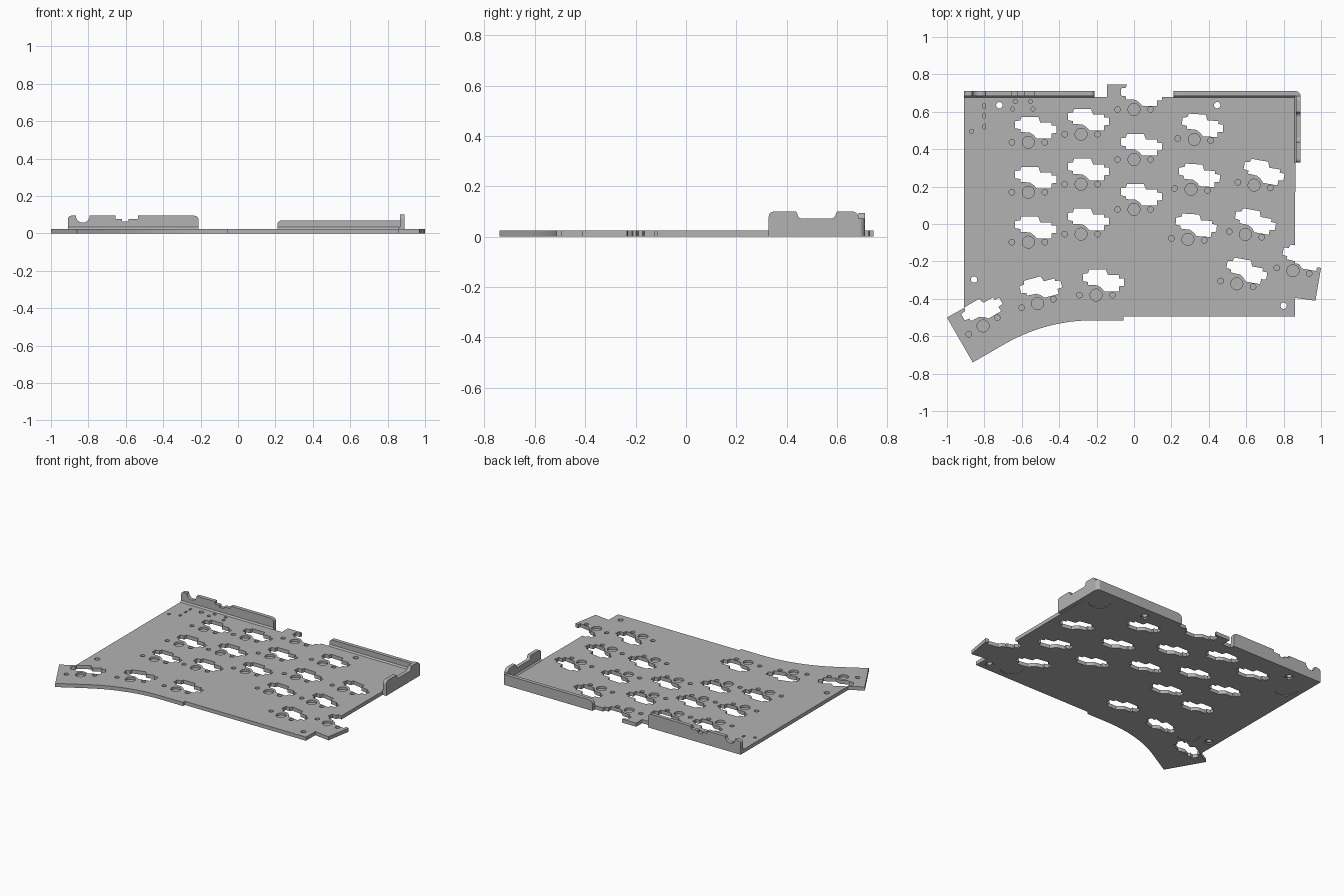
import bpy, bmesh
from math import cos, sin, pi, radians
from mathutils import Matrix, Vector

cube = bpy.data.objects.get("Cube")
if cube:
    bpy.data.objects.remove(cube, do_unlink=True)

T = 0.025  # plate thickness
grey = bpy.data.materials.new("plain grey")
grey.use_nodes = True
colour = (0.45, 0.45, 0.45, 1)
grey.diffuse_color = colour
grey.node_tree.nodes["Principled BSDF"].inputs["Base Color"].default_value = colour


def prism(bm, pts, low, high, axis="z"):
    """Extrude a 2D outline along an axis."""
    place = {"z": lambda p, d: (p[0], p[1], d),
             "y": lambda p, d: (p[0], d, p[1]),
             "x": lambda p, d: (d, p[0], p[1])}[axis]
    a = [bm.verts.new(place(p, low)) for p in pts]
    b = [bm.verts.new(place(p, high)) for p in pts]
    bm.faces.new(a)
    bm.faces.new(b[::-1])
    for i in range(len(pts)):
        j = (i + 1) % len(pts)
        bm.faces.new((a[i], b[i], b[j], a[j]))


def arc(cx, cy, r, start, end, n):
    angles = [radians(start + (end - start) * i / n) for i in range(n + 1)]
    return [(cx + r * cos(t), cy + r * sin(t)) for t in angles]


def disc(bm, c, r, low, high, n=24):
    prism(bm, arc(c[0], c[1], r, 0, 360, n)[:-1], low, high)


def finish(bm, name):
    bmesh.ops.recalc_face_normals(bm, faces=bm.faces)
    mesh = bpy.data.meshes.new(name)
    bm.to_mesh(mesh)
    bm.free()
    obj = bpy.data.objects.new(name, mesh)
    bpy.context.collection.objects.link(obj)
    mesh.materials.append(grey)
    return obj


# Plate outline: splayed left foot, curved front, right tab, rear tab
outline = [(-0.91, 0.685), (-0.91, -0.45), (-1, -0.5), (-0.862, -0.74)]
outline += arc(-0.22, -1.455, 0.94, 120, 90, 14)
outline += [(-0.055, -0.515), (-0.055, -0.495), (0.86, -0.495), (0.86, -0.395),
            (0.97, -0.41), (1, -0.235), (0.86, -0.21), (0.865, 0.685),
            (0.21, 0.685), (0.21, 0.68), (-0.03, 0.68), (-0.03, 0.745),
            (-0.145, 0.745), (-0.145, 0.68), (-0.21, 0.68), (-0.21, 0.685)]
bm = bmesh.new()
prism(bm, outline, 0, T)
plate = finish(bm, "base_plate")

# Switch sites: x, y, turn in degrees
sites = [(-0.565, 0.437 - 0.267 * i, 0) for i in range(3)]
sites += [(-0.283, 0.48 - 0.267 * i, 0) for i in range(3)]
sites += [(0, 0.612 - 0.267 * i, 0) for i in range(3)]
sites += [(0.322 - 0.017 * i, 0.452 - 0.267 * i, -3.5) for i in range(3)]
sites += [(0.642 - 0.046 * i, 0.208 - 0.264 * i, -10) for i in range(3)]
sites += [(0.85, -0.25, -10), (-0.203, -0.38, 0), (-0.516, -0.425, 15), (-0.807, -0.545, 30)]

socket = [(-0.037, 0.136), (0.053, 0.136), (0.064, 0.106), (0.123, 0.106),
          (0.123, 0.09), (0.15, 0.088), (0.15, 0.05), (0.123, 0.047),
          (0.123, 0.02), (0.045, 0.02), (0.03, 0.037), (0.008, 0.052),
          (-0.043, 0.055), (-0.043, 0.07), (-0.07, 0.075), (-0.07, 0.113),
          (-0.043, 0.117)]

through, pockets = bmesh.new(), bmesh.new()
for x, y, turn in sites:
    rot = Matrix.Rotation(radians(turn), 2)
    at = lambda p: Vector((x, y)) + rot @ Vector(p)
    prism(through, [at(p) for p in socket], -0.1, 0.1)
    disc(pockets, at((0, 0)), 0.032, 0.01, 0.1)
    for side in (-1, 1):
        disc(pockets, at((side * 0.088, 0)), 0.015, 0.01, 0.1, 16)

# Screw holes with wider seats below
for c in [(-0.72, 0.635), (0.445, 0.635), (-0.855, -0.297), (0.8, -0.437)]:
    disc(through, c, 0.017, -0.1, 0.1)
    disc(pockets, c, 0.027, -0.1, 0.008)

# Round recesses for feet underneath
for c in [(-0.81, 0.5), (-0.71, -0.32), (0.66, -0.39), (0.77, 0.59)]:
    disc(pockets, c, 0.07, -0.1, 0.004, 32)

# Small pin pockets near the rear left corner
for c in [(-0.635, 0.655), (-0.65, 0.615), (-0.553, 0.655), (-0.54, 0.615), (-0.868, 0.495)]:
    disc(pockets, c, 0.011, 0.012, 0.1, 12)
for y in (0.63, 0.58, 0.52):
    slot = arc(-0.8, y + 0.007, 0.007, 0, 180, 6) + arc(-0.8, y - 0.007, 0.007, 180, 360, 6)
    prism(pockets, slot, 0.012, 0.1)

cutters = [finish(through, "through_cutter"), finish(pockets, "pocket_cutter")]
for cutter in cutters:
    cutter.hide_render = True
    mod = plate.modifiers.new("cut", "BOOLEAN")
    mod.operation, mod.solver, mod.object = "DIFFERENCE", "EXACT", cutter
graph = bpy.context.evaluated_depsgraph_get()
plate_mesh = bpy.data.meshes.new_from_object(plate.evaluated_get(graph))
plate.modifiers.clear()
plate.data = plate_mesh
for cutter in cutters:
    bpy.data.objects.remove(cutter, do_unlink=True)


def wall(name, profile, low, high, axis):
    bm = bmesh.new()
    prism(bm, profile, low, high, axis)
    return finish(bm, name)


# Rear left wall with a round dip and a stepped notch
rear_left = [(-0.91, 0)] + arc(-0.89, 0.075, 0.02, 180, 90, 5)
rear_left += arc(-0.83, 0.095, 0.037, 180, 360, 12)
rear_left += [(-0.655, 0.095), (-0.655, 0.078), (-0.62, 0.078), (-0.62, 0.065),
              (-0.585, 0.065), (-0.585, 0.078), (-0.535, 0.078), (-0.535, 0.095)]
rear_left += arc(-0.235, 0.07, 0.025, 90, 0, 6) + [(-0.21, 0)]
wall("rear_left_wall", rear_left, 0.685, 0.71, "y")

# Rear right wall
rear_right = [(0.21, 0)] + arc(0.235, 0.045, 0.025, 180, 90, 6) + [(0.865, 0.07), (0.865, 0)]
wall("rear_right_wall", rear_right, 0.685, 0.71, "y")

# Side wall with a wide dip
side = [(0.328, 0)] + arc(0.35, 0.078, 0.022, 180, 90, 5)
side += [(0.437, 0.1)] + arc(0.462, 0.092, 0.02, 180, 270, 5)
side += arc(0.575, 0.092, 0.02, 270, 360, 5) + [(0.6, 0.1)]
side += arc(0.66, 0.075, 0.025, 90, 0, 6) + [(0.685, 0)]
wall("side_wall", side, 0.865, 0.89, "x")

# Rounded corner joining the two walls
corner = [(0.865, 0.685)] + arc(0.865, 0.685, 0.025, 0, 90, 8)
wall("wall_corner", corner, 0, 0.072, "z")

# Sloped strips at the inner foot of each wall
for name, low, high in [("rear_left_strip", -0.91, -0.21), ("rear_right_strip", 0.21, 0.865)]:
    wall(name, [(0.685, T), (0.677, T), (0.685, T + 0.01)], low, high, "x")
wall("side_strip", [(0.865, T), (0.857, T), (0.865, T + 0.01)], 0.328, 0.685, "y")
# Side root, filling the plate edge below the side wall
wall("side_wall_root", [(0.85, 0.001), (0.866, 0.001), (0.866, T), (0.85, T)], 0.328, 0.5, "y")
